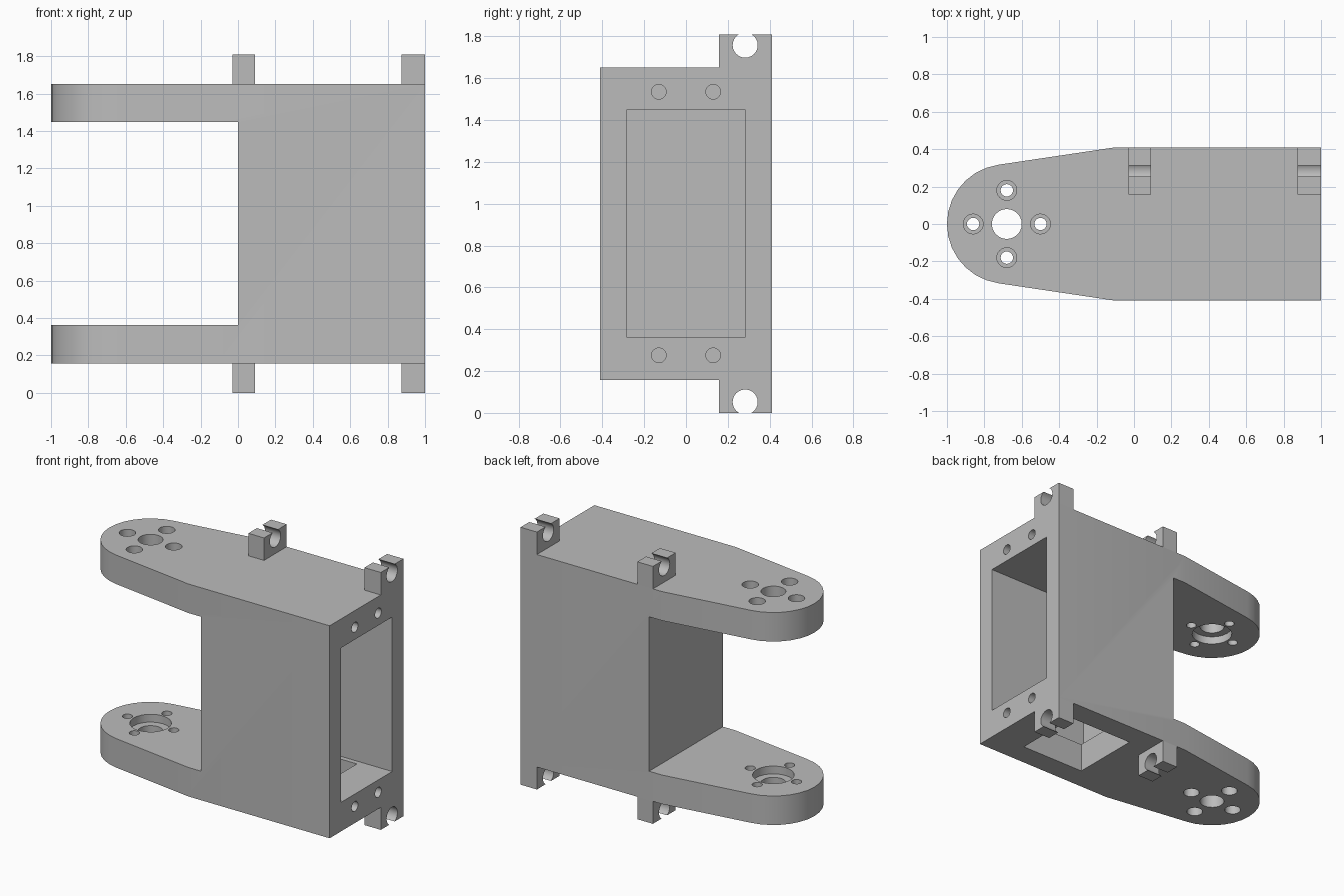
import bpy
import bmesh
from math import cos, sin, radians, pi
from mathutils import Matrix, Vector

if "Cube" in bpy.data.objects:
    bpy.data.objects.remove(bpy.data.objects["Cube"], do_unlink=True)

# Single plain grey plastic
grey = bpy.data.materials.new("grey_plastic")
grey.use_nodes = True
COLOUR = (0.5, 0.5, 0.5, 1)
grey.diffuse_color = COLOUR
grey.node_tree.nodes["Principled BSDF"].inputs["Base Color"].default_value = COLOUR

MID = 0.905                  # middle height
OUT, INN = 0.747, 0.543      # outer and inner face offsets from the middle
HALF_Y = 0.41
PIVOT = -0.68                # centre of the rounded arm ends
TIP_R = 0.32


def finish(name, bm):
    bmesh.ops.recalc_face_normals(bm, faces=bm.faces)
    mesh = bpy.data.meshes.new(name)
    bm.to_mesh(mesh)
    bm.free()
    mesh.materials.append(grey)
    obj = bpy.data.objects.new(name, mesh)
    bpy.context.collection.objects.link(obj)
    return obj


def box(name, lo, hi):
    lo, hi = Vector(lo), Vector(hi)
    bm = bmesh.new()
    bmesh.ops.create_cube(bm, size=1, matrix=Matrix.Translation((lo + hi) / 2)
                          @ Matrix.Diagonal((*(hi - lo), 1)))
    return finish(name, bm)


def rod(name, centre, radius, length, axis="Z"):
    turn = Matrix.Rotation(pi / 2, 4, "Y") if axis == "X" else Matrix.Identity(4)
    bm = bmesh.new()
    bmesh.ops.create_cone(bm, cap_ends=True, segments=24, radius1=radius, radius2=radius,
                          depth=length, matrix=Matrix.Translation(centre) @ turn)
    return finish(name, bm)


def carve(target, cutters):
    """Subtract every cutter, bake the result and drop the cutters."""
    for cutter in cutters:
        cutter.hide_render = True
        mod = target.modifiers.new("cut", "BOOLEAN")
        mod.operation = "DIFFERENCE"
        mod.solver = "EXACT"
        mod.object = cutter
    bpy.context.view_layer.update()
    baked = bpy.data.meshes.new_from_object(
        target.evaluated_get(bpy.context.evaluated_depsgraph_get()))
    target.modifiers.clear()
    target.data = baked
    for cutter in cutters:
        bpy.data.objects.remove(cutter, do_unlink=True)


def smooth(obj):
    bpy.ops.object.select_all(action="DESELECT")
    obj.select_set(True)
    bpy.context.view_layer.objects.active = obj
    bpy.ops.object.shade_smooth_by_angle(angle=radians(30))


# Bracket outline: square end, tapering to a round tip
outline = [(1, -HALF_Y), (1, HALF_Y), (-0.1, HALF_Y)]
for i in range(15):
    a = radians(98 + i * 164 / 14)
    outline.append((PIVOT + TIP_R * cos(a), TIP_R * sin(a)))
outline.append((-0.1, -HALF_Y))

bm = bmesh.new()
base = bm.faces.new([bm.verts.new((x, y, MID - OUT)) for x, y in outline])
up = bmesh.ops.extrude_face_region(bm, geom=[base])["geom"]
bmesh.ops.translate(bm, verts=[v for v in up if isinstance(v, bmesh.types.BMVert)],
                    vec=(0, 0, 2 * OUT))
bracket = finish("bracket_body", bm)

# Gap between the arms, pocket in the end, window in the underside
cuts = [
    box("arm_gap", (-1.5, -1, MID - INN), (0, 1, MID + INN)),
    box("pocket", (0.2, -0.285, MID - INN), (1.2, 0.285, MID + INN)),
    box("bottom_window", (0.25, -0.25, 0), (0.75, 0.25, MID - INN + 0.1)),
]

for s in (-1, 1):
    plate = MID + s * (OUT + INN) / 2
    # Pivot hole with a wider recess on the inner face
    cuts.append(rod("pivot_hole", (PIVOT, 0, plate), 0.08, 0.4))
    cuts.append(rod("pivot_recess", (PIVOT, 0, MID + s * INN), 0.133, 0.11))
    # Four screw holes, counterbored from outside
    for k in range(4):
        x, y = PIVOT + 0.18 * cos(k * pi / 2), 0.18 * sin(k * pi / 2)
        cuts.append(rod("screw_hole", (x, y, plate), 0.033, 0.4))
        cuts.append(rod("screw_head", (x, y, MID + s * OUT), 0.053, 0.24))
    # Fixing holes in the end face
    for y in (-0.13, 0.13):
        cuts.append(rod("fixing_hole", (1, y, MID + s * 0.63), 0.035, 0.6, "X"))

carve(bracket, cuts)
smooth(bracket)

# Cable lugs above and below, each with a round slot open at its outer edge
for s, level in ((-1, "lower"), (1, "upper")):
    for x0, x1, place in ((-0.03, 0.092, "inner"), (0.873, 1.0, "outer")):
        z0, z1 = sorted((MID + s * OUT, MID + s * MID))
        lug = box(f"{level}_{place}_lug", (x0, 0.158, z0), (x1, HALF_Y, z1))
        carve(lug, [rod("slot", ((x0 + x1) / 2, 0.283, MID + s * 0.853), 0.06, 0.4, "X")])
        smooth(lug)
